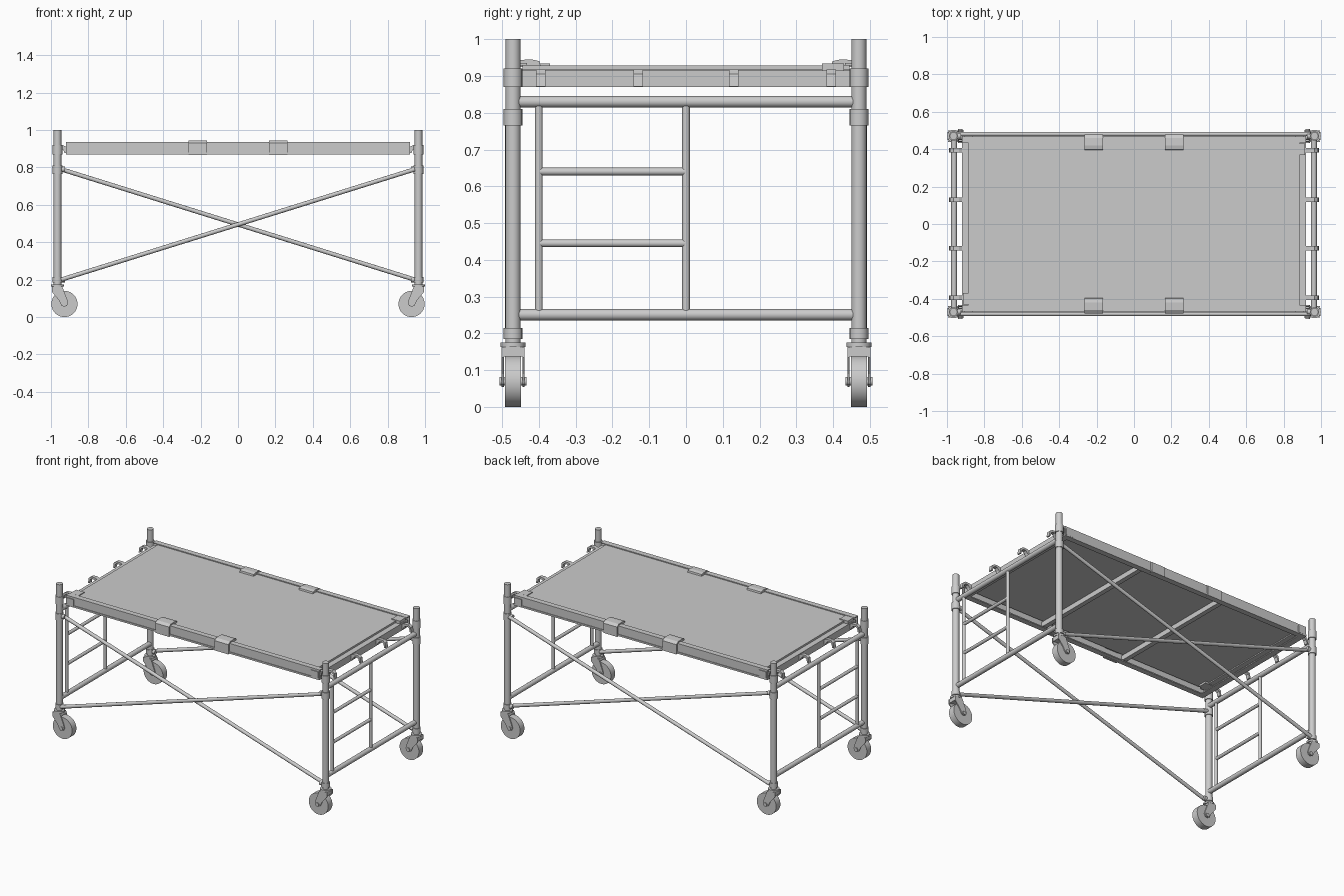
import bpy, bmesh, math
from mathutils import Vector

if "Cube" in bpy.data.objects:
    bpy.data.objects.remove(bpy.data.objects["Cube"])


def finish(name, bm, smooth=True):
    bmesh.ops.recalc_face_normals(bm, faces=bm.faces)
    me = bpy.data.meshes.new(name)
    bm.to_mesh(me)
    bm.free()
    if smooth:
        me.shade_smooth()
        me.set_sharp_from_angle(angle=math.radians(35))
    ob = bpy.data.objects.new(name, me)
    bpy.context.collection.objects.link(ob)
    return ob


def tube(name, a, b, r, sides=16):
    a, b = Vector(a), Vector(b)
    bm = bmesh.new()
    bmesh.ops.create_cone(bm, cap_ends=True, segments=sides, radius1=r, radius2=r, depth=(b - a).length)
    rot = (b - a).to_track_quat('Z', 'Y').to_matrix()
    bmesh.ops.rotate(bm, verts=bm.verts, matrix=rot)
    bmesh.ops.translate(bm, verts=bm.verts, vec=(a + b) / 2)
    return finish(name, bm)


def prism(name, pts, axis, lo, hi):
    """Extrude a 2D outline along axis: 'x' takes (y, z) points, 'y' takes (x, z) points."""
    bm = bmesh.new()
    def mk(p, d):
        return bm.verts.new((d, p[0], p[1]) if axis == 'x' else (p[0], d, p[1]))
    A, B = [mk(p, lo) for p in pts], [mk(p, hi) for p in pts]
    bm.faces.new(A)
    bm.faces.new(B)
    n = len(pts)
    for i in range(n):
        bm.faces.new((A[i], A[(i + 1) % n], B[(i + 1) % n], B[i]))
    return finish(name, bm, False)


def box(name, x, y, z):
    return prism(name, [(x[0], z[0]), (x[1], z[0]), (x[1], z[1]), (x[0], z[1])], 'y', y[0], y[1])


def flip(pts, s):
    return [(p * s, q) for p, q in pts]


PX, PY = 0.965, 0.47

# Corner posts with collars and casters
for sx in (-1, 1):
    for sy in (-1, 1):
        x, y = PX * sx, PY * sy
        tube("corner_post", (x, y, 0.17), (x, y, 1.0), 0.0205)
        tube("brace_collar", (x, y, 0.765), (x, y, 0.81), 0.0255)
        tube("deck_collar", (x, y, 0.87), (x, y, 0.92), 0.0255)
        tube("foot_collar", (x, y, 0.185), (x, y, 0.215), 0.0255)
        tube("swivel_plate", (x, y, 0.163), (x, y, 0.175), 0.034)
        # Brace pins
        for z in (0.79, 0.20):
            tube("brace_pin", (x - 0.015 * sx, y, z), (x - 0.04 * sx, y, z), 0.014, 12)
        # Caster fork and wheel
        wx = 0.928 * sx
        outline = [(0.995, 0.163), (0.94, 0.163), (0.915, 0.10), (0.908, 0.075), (0.915, 0.06),
                   (0.93, 0.055), (0.945, 0.063), (0.958, 0.09), (0.995, 0.135)]
        for k in (-1, 1):
            e = sorted((y + k * 0.025, y + k * 0.031))
            prism("caster_fork_arm", flip(outline, sx), 'y', *e)
        prism("caster_crown", flip([(0.993, 0.163), (0.94, 0.163), (0.935, 0.147), (0.993, 0.137)], sx),
              'y', y - 0.027, y + 0.027)
        tube("caster_wheel", (wx, y - 0.022, 0.07), (wx, y + 0.022, 0.07), 0.07, 40)
        tube("caster_axle", (wx, y - 0.037, 0.07), (wx, y + 0.037, 0.07), 0.012, 12)

# End frames with ladder rungs on one half
for sx in (-1, 1):
    x = 0.962 * sx
    for z in (0.251, 0.83):
        tube("end_crossbar", (x, -0.46, z), (x, 0.46, z), 0.0155)
    for y in (-0.40, 0.0):
        tube("ladder_upright", (x, y, 0.255), (x, y, 0.825), 0.0105, 12)
    for z in (0.445, 0.64):
        tube("ladder_rung", (x, -0.40, z), (x, 0.0, z), 0.0105, 12)

# Crossed side braces
for sy in (-1, 1):
    for s, off in ((-1, 0.481), (1, 0.462)):
        tube("side_brace", (-0.945 * s, off * sy, 0.79), (0.945 * s, off * sy, 0.20), 0.0115, 12)

# Deck side rails: channels open to the inside
channel = [(0.468, 0.87), (0.468, 0.935), (0.432, 0.935), (0.432, 0.929), (0.460, 0.929),
           (0.460, 0.877), (0.436, 0.877), (0.436, 0.87)]
for sy in (-1, 1):
    prism("deck_side_rail", flip(channel, sy), 'x', -0.92, 0.92)
    box("rail_lower_lip", (-0.92, 0.92), sorted((0.466 * sy, 0.472 * sy)), (0.87, 0.881))
    for sx in (-1, 1):
        box("rail_end_plate", sorted((0.86 * sx, 0.91 * sx)), sorted((0.464 * sy, 0.473 * sy)), (0.877, 0.922))
        # Folding side clips on each rail
        clip = [(0.395, 0.925), (0.398, 0.940), (0.42, 0.945), (0.46, 0.943), (0.478, 0.93),
                (0.478, 0.866), (0.462, 0.866), (0.462, 0.925)]
        prism("rail_clip", flip(clip, sy), 'x', 0.215 * sx - 0.05, 0.215 * sx + 0.05)

# Deck panel, end channels and under-deck beams
box("deck_panel", (-0.885, 0.885), (-0.445, 0.445), (0.917, 0.929))
for sx in (-1, 1):
    end = [(0.92, 0.87), (0.92, 0.915), (0.88, 0.915), (0.88, 0.908), (0.913, 0.908),
           (0.913, 0.877), (0.88, 0.877), (0.88, 0.87)]
    prism("deck_end_channel", flip(end, sx), 'y', -0.445, 0.445)
    box("deck_beam", sorted((0.29 * sx, 0.32 * sx)), (-0.46, 0.46), (0.885, 0.918))
    # Corner latch, diagonally opposite at the two ends
    box("deck_latch", sorted((0.855 * sx, 0.914 * sx)), sorted((0.37 * sx, 0.43 * sx)), (0.905, 0.934))
    # Hooks reaching over the end frame
    hook = [(0.915, 0.878), (0.915, 0.908), (0.935, 0.918), (0.965, 0.918), (0.983, 0.905), (0.988, 0.872),
            (0.978, 0.872), (0.972, 0.897), (0.96, 0.906), (0.945, 0.904), (0.932, 0.89), (0.928, 0.878)]
    for y in (-0.395, -0.13, 0.13, 0.395):
        prism("deck_hook", flip(hook, sx), 'y', y - 0.0125, y + 0.0125)
